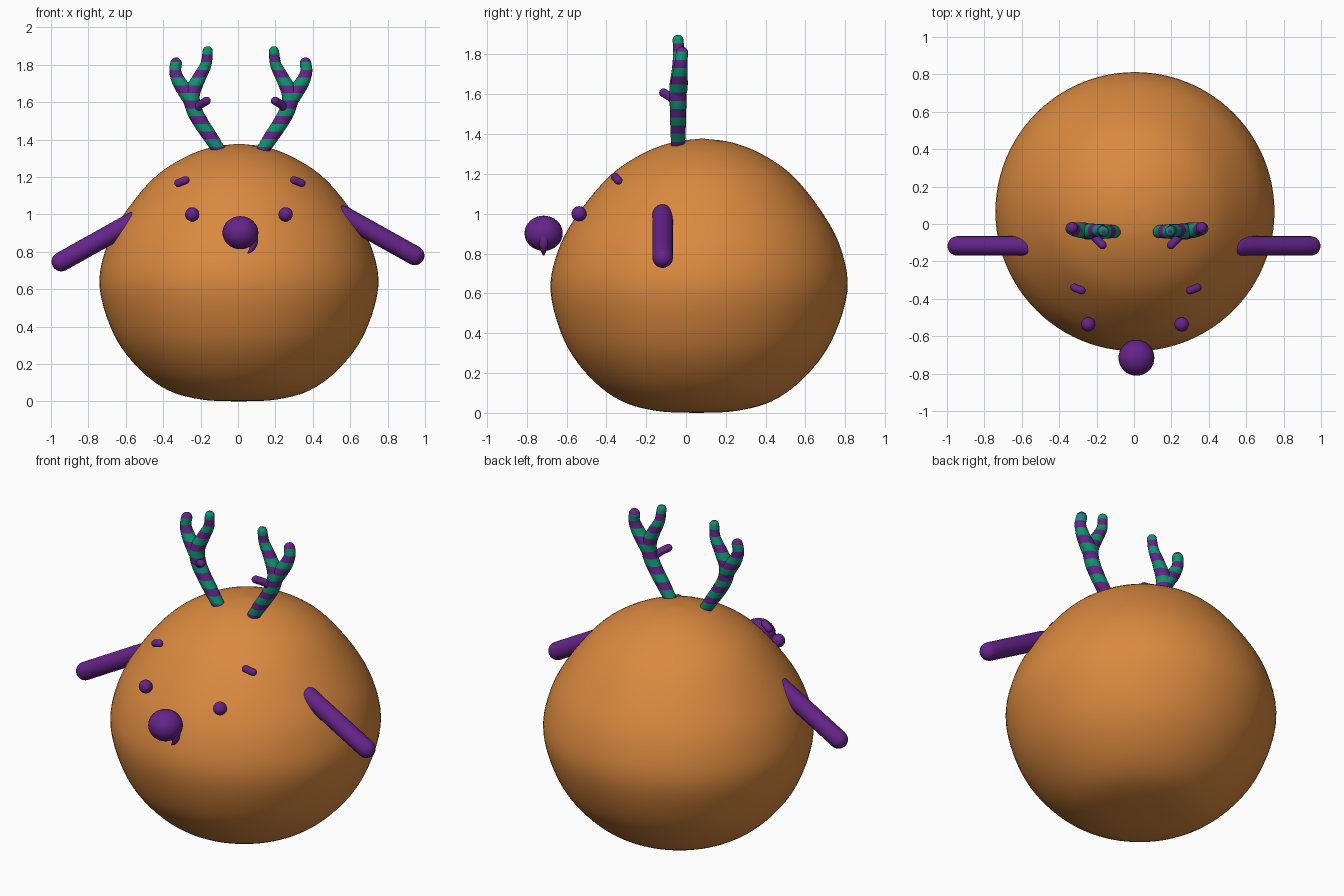
import bpy
import bmesh
from math import sin, cos, pi, floor
from mathutils import Vector

cube = bpy.data.objects.get("Cube")
if cube:
    bpy.data.objects.remove(cube, do_unlink=True)


def material(name, rgb):
    mat = bpy.data.materials.new(name)
    mat.use_nodes = True
    mat.diffuse_color = (*rgb, 1)
    mat.node_tree.nodes["Principled BSDF"].inputs["Base Color"].default_value = (*rgb, 1)
    return mat


ORANGE = material("orange", (0.70, 0.25, 0.05))
PURPLE = material("purple", (0.13, 0.017, 0.25))
GREEN = material("green", (0.004, 0.30, 0.165))


def spline(points, steps):
    """Catmull-Rom curve through tuples of any size."""
    pts = [Vector(p) for p in points]
    pts = [2 * pts[0] - pts[1]] + pts + [2 * pts[-1] - pts[-2]]
    out = []
    for a, b, c, d in zip(pts, pts[1:], pts[2:], pts[3:]):
        for i in range(steps):
            t = i / steps
            out.append(0.5 * (2 * b + (c - a) * t + (2 * a - 5 * b + 4 * c - d) * t**2
                              + (3 * b - a - 3 * c + d) * t**3))
    return out + [pts[-2]]


def skin_rings(bm, rings):
    """Bridge equal rings of points and close both ends."""
    loops = [[bm.verts.new(p) for p in ring] for ring in rings]
    n = len(loops[0])
    for low, high in zip(loops, loops[1:]):
        for i in range(n):
            j = (i + 1) % n
            bm.faces.new((low[i], low[j], high[j], high[i]))
    bm.faces.new(loops[0][::-1])
    bm.faces.new(loops[-1])


def finish(bm, name, *mats):
    bmesh.ops.recalc_face_normals(bm, faces=bm.faces)
    for face in bm.faces:
        face.smooth = True
    mesh = bpy.data.meshes.new(name)
    bm.to_mesh(mesh)
    bm.free()
    for mat in mats:
        mesh.materials.append(mat)
    obj = bpy.data.objects.new(name, mesh)
    bpy.context.collection.objects.link(obj)
    return obj


def add_tube(bm, points, steps=6, sides=20):
    """Round-ended tube through (x, y, z, radius) points."""
    path = spline(points, steps)
    centres = [p.xyz for p in path]
    radii = [p[3] for p in path]
    start = (centres[0] - centres[1]).normalized()
    end = (centres[-1] - centres[-2]).normalized()
    stations = []
    angles = [k * pi / 12.2 for k in range(1, 7)]
    for a in reversed(angles):
        stations.append((centres[0] + start * radii[0] * sin(a), radii[0] * cos(a), -start))
    for i, c in enumerate(centres):
        tangent = centres[min(i + 1, len(centres) - 1)] - centres[max(i - 1, 0)]
        stations.append((c, radii[i], tangent.normalized()))
    for a in angles:
        stations.append((centres[-1] + end * radii[-1] * sin(a), radii[-1] * cos(a), end))
    rings = []
    for c, r, tangent in stations:
        u = tangent.cross(Vector((0, 1, 0))).normalized()
        v = tangent.cross(u)
        rings.append([c + r * (u * cos(2 * pi * k / sides) + v * sin(2 * pi * k / sides))
                      for k in range(sides)])
    skin_rings(bm, rings)


def tube(name, points, mat):
    bm = bmesh.new()
    add_tube(bm, points)
    return finish(bm, name, mat)


def ball(name, centre, radius, squash=1.0):
    bm = bmesh.new()
    bmesh.ops.create_uvsphere(bm, u_segments=32, v_segments=16, radius=radius)
    for v in bm.verts:
        v.co.z *= squash
        v.co += Vector(centre)
    return finish(bm, name, PURPLE)


# Body: a round, flat-bottomed lathe leaning slightly back
profile = [(0.02, 0), (0.2, 0.01), (0.38, 0.06), (0.54, 0.18), (0.67, 0.36), (0.745, 0.61),
           (0.71, 0.82), (0.615, 1.0), (0.46, 1.19), (0.3, 1.3), (0.15, 1.358), (0.01, 1.377)]
bm = bmesh.new()
skin_rings(bm, [[(0.005 + r * cos(2 * pi * k / 96),
                  0.065 + 0.02 * (z - 0.6) + r * sin(2 * pi * k / 96), z)
                 for k in range(96)] for r, z in spline(profile, 5)])
finish(bm, "body", ORANGE)

# Nose with a small hooked tip
ball("nose", (0.013, -0.715, 0.902), 0.096, 0.92)
tube("nose_tip", [(0.08, -0.715, 0.885, 0.028), (0.083, -0.715, 0.845, 0.022),
                  (0.073, -0.715, 0.815, 0.014), (0.056, -0.715, 0.795, 0.005)], PURPLE)

# Paired parts
BAND, BAND_TOP = 0.0412, 1.855
for side, s in (("left", 1), ("right", -1)):
    def flip(points, middle):
        return [(middle + s * x, y, z, r) for x, y, z, r in points]

    ball(side + "_eye", (0.005 + s * 0.25, -0.537, 1.0), 0.038)
    tube(side + "_brow", flip([(0.29, -0.355, 1.183, 0.021), (0.33, -0.34, 1.167, 0.021)], 0.01),
         PURPLE)

    # Arm, the left one held slightly higher
    drop = 0 if s > 0 else -0.033
    tube(side + "_arm", flip([(0.56, -0.117, 0.995 + drop, 0.052),
                              (0.945, -0.117, 0.78 + drop, 0.052)], 0), PURPLE)

    # Forked antler, sliced at each stripe and coloured by height
    bm = bmesh.new()
    add_tube(bm, flip([(0.115, -0.04, 1.34, 0.034), (0.16, -0.04, 1.41, 0.038),
                       (0.21, -0.04, 1.485, 0.04), (0.25, -0.04, 1.56, 0.042),
                       (0.262, -0.04, 1.64, 0.043), (0.225, -0.035, 1.725, 0.036),
                       (0.187, -0.035, 1.8, 0.03), (0.177, -0.04, 1.872, 0.027)], 0.015))
    add_tube(bm, flip([(0.245, -0.04, 1.56, 0.034), (0.28, -0.035, 1.635, 0.043),
                       (0.325, -0.03, 1.7, 0.038), (0.35, -0.025, 1.76, 0.032),
                       (0.346, -0.02, 1.808, 0.031)], 0.015))
    for k in range(13):
        bmesh.ops.bisect_plane(bm, geom=bm.verts[:] + bm.edges[:] + bm.faces[:],
                               plane_co=(0, 0, BAND_TOP - k * BAND), plane_no=(0, 0, 1))
    for face in bm.faces:
        face.material_index = floor((BAND_TOP - face.calc_center_median().z) / BAND) % 2
    finish(bm, side + "_antler", PURPLE, GREEN)
    tube(side + "_antler_tine", flip([(0.245, -0.045, 1.555, 0.022), (0.215, -0.08, 1.587, 0.022),
                                      (0.183, -0.113, 1.607, 0.022)], 0.015), PURPLE)
